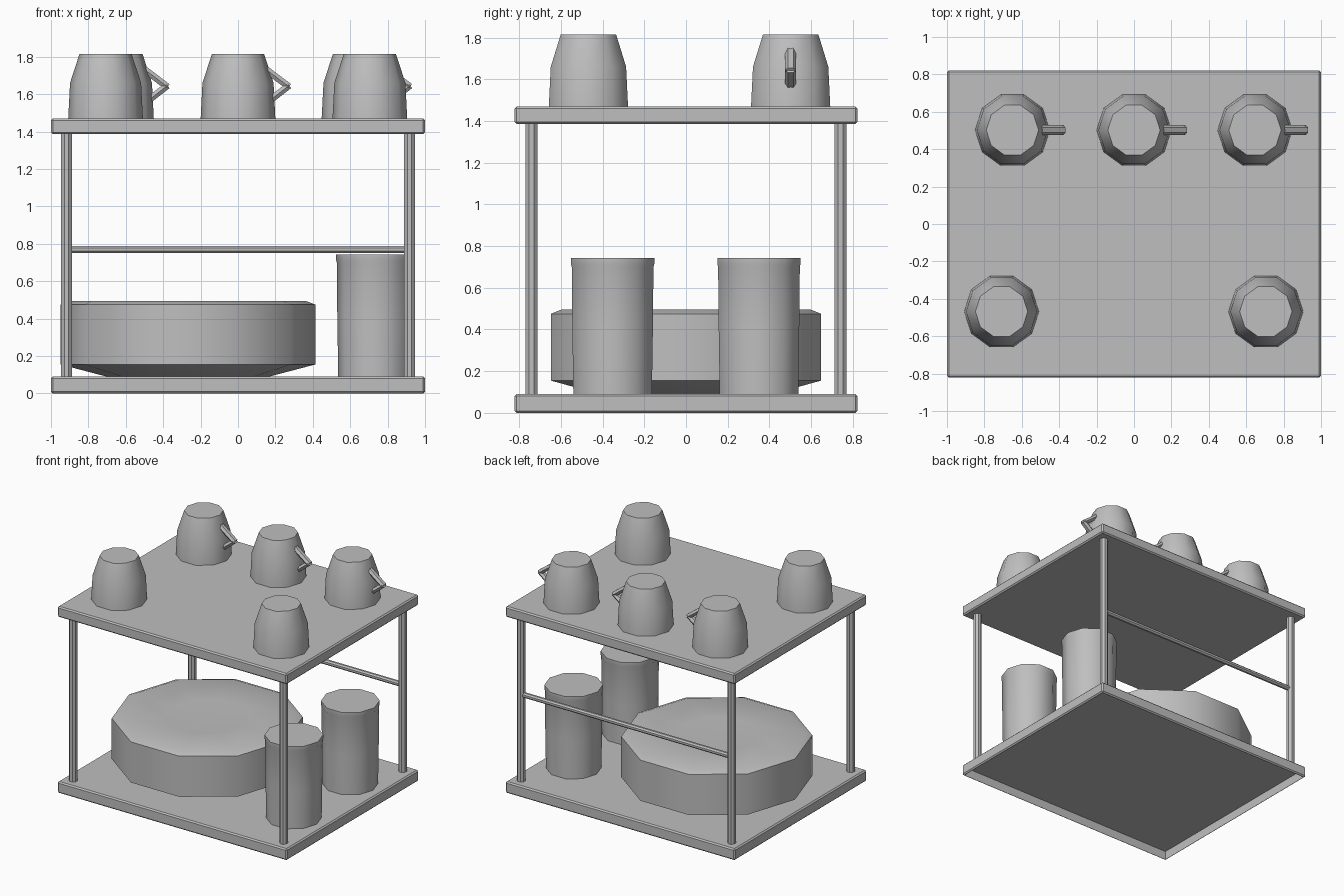
import bpy, bmesh, math
from mathutils import Matrix, Vector

if "Cube" in bpy.data.objects:
    bpy.data.objects.remove(bpy.data.objects["Cube"])

grey = bpy.data.materials.new("plain_grey")
grey.diffuse_color = (0.52, 0.52, 0.52, 1)
grey.use_nodes = True
grey.node_tree.nodes["Principled BSDF"].inputs["Base Color"].default_value = grey.diffuse_color


def finish(name, bm, smooth=True):
    bmesh.ops.recalc_face_normals(bm, faces=bm.faces[:])
    me = bpy.data.meshes.new(name)
    bm.to_mesh(me)
    bm.free()
    me.materials.append(grey)
    ob = bpy.data.objects.new(name, me)
    bpy.context.scene.collection.objects.link(ob)
    if smooth:
        bpy.ops.object.select_all(action='DESELECT')
        ob.select_set(True)
        bpy.context.view_layer.objects.active = ob
        bpy.ops.object.shade_smooth_by_angle(angle=math.radians(40))
    return ob


def lathe(name, x, y, profile, sides=10):
    """Revolve (radius, z) points; zero radius closes to a single point."""
    bm = bmesh.new()
    rings = []
    for r, z in profile:
        n = 1 if r == 0 else sides
        rings.append([bm.verts.new((x + r * math.cos(math.tau * i / sides),
                                    y + r * math.sin(math.tau * i / sides), z))
                      for i in range(n)])
    for a, b in zip(rings, rings[1:]):
        for i in range(sides):
            j = (i + 1) % sides
            if len(b) == 1:
                bm.faces.new((a[i], a[j], b[0]))
            else:
                bm.faces.new((a[i], a[j], b[j], b[i]))
    for ring in (rings[0], rings[-1]):
        if len(ring) > 1:
            bm.faces.new(ring)
    return finish(name, bm)


def board(name, z0, z1, recess=0):
    """Bevelled slab; recess hollows out the underside behind a thin rim."""
    bm = bmesh.new()
    bmesh.ops.create_cube(bm, size=1, matrix=Matrix.Translation((0, 0, (z0 + z1) / 2))
                          @ Matrix.Diagonal((2, 1.644, z1 - z0, 1)))
    bmesh.ops.bevel(bm, geom=bm.edges[:], offset=0.01, segments=1, affect='EDGES')
    if recess:
        bm.normal_update()
        under = min(bm.faces, key=lambda f: f.calc_center_median().z)
        bmesh.ops.inset_region(bm, faces=[under], thickness=0.004)
        floor = bmesh.ops.extrude_discrete_faces(bm, faces=[under])["faces"][0]
        bmesh.ops.translate(bm, verts=floor.verts[:], vec=(0, 0, recess))
    return finish(name, bm, False)


def rod(name, p, q, radius):
    p, q = Vector(p), Vector(q)
    bm = bmesh.new()
    turn = (q - p).to_track_quat('Z', 'Y').to_matrix().to_4x4()
    bmesh.ops.create_cone(bm, cap_ends=True, segments=8, radius1=radius, radius2=radius,
                          depth=(q - p).length,
                          matrix=Matrix.Translation((p + q) / 2) @ turn
                          @ Matrix.Rotation(math.pi / 8, 4, 'Z'))
    return finish(name, bm, False)


def handle(name, x, y):
    """Two six-sided bars meeting in a point at the side of the cup."""
    bm = bmesh.new()
    tip = Vector((x + 0.268, y, 1.643))
    for end in ((x + 0.12, y, 1.755), (x + 0.14, y, 1.543)):
        d = Vector(end) - tip
        bmesh.ops.create_cone(bm, cap_ends=True, segments=6, radius1=0.5, radius2=0.5, depth=1,
                              matrix=Matrix.Translation(tip + d / 2)
                              @ Matrix.Rotation(math.atan2(d.x, d.z), 4, 'Y')
                              @ Matrix.Diagonal((0.042, 0.052, d.length + 0.012, 1)))
    return finish(name, bm, False)


# shelf frame
board("bottom_shelf", 0, 0.09, recess=0.07)
board("top_shelf", 1.386, 1.47)
for sx, side in ((-1, "left"), (1, "right")):
    for sy, depth in ((-1, "front"), (1, "back")):
        x, y = sx * 0.917, sy * 0.74
        rod(f"{depth}_{side}_post", (x, y, 0.08), (x, y, 1.40), 0.031)
rod("back_rail", (-0.917, 0.74, 0.77), (0.917, 0.74, 0.77), 0.02)

# upturned cups, the back row with handles
cup = [(0.2, 1.465), (0.19, 1.66), (0.14, 1.814)]
for i, x in enumerate((-0.65, 0, 0.647)):
    lathe(f"back_cup_{i + 1}", x, 0.502, cup)
    handle(f"cup_handle_{i + 1}", x, 0.502)
for i, x in enumerate((-0.708, 0.705)):
    lathe(f"front_cup_{i + 1}", x, -0.468, cup)

# large rounded dish with a shallow hollow on top
lathe("large_dish", -0.268, 0, [(0.415, 0.085), (0.682, 0.155), (0.682, 0.475),
                                (0.63, 0.495), (0.3, 0.485), (0, 0.48)])

# tall glasses
for i, y in enumerate((-0.352, 0.35)):
    lathe(f"tall_glass_{i + 1}", 0.734, y,
          [(0.198, 0.085), (0.203, 0.4), (0.206, 0.70), (0.21, 0.715), (0.21, 0.743)])
